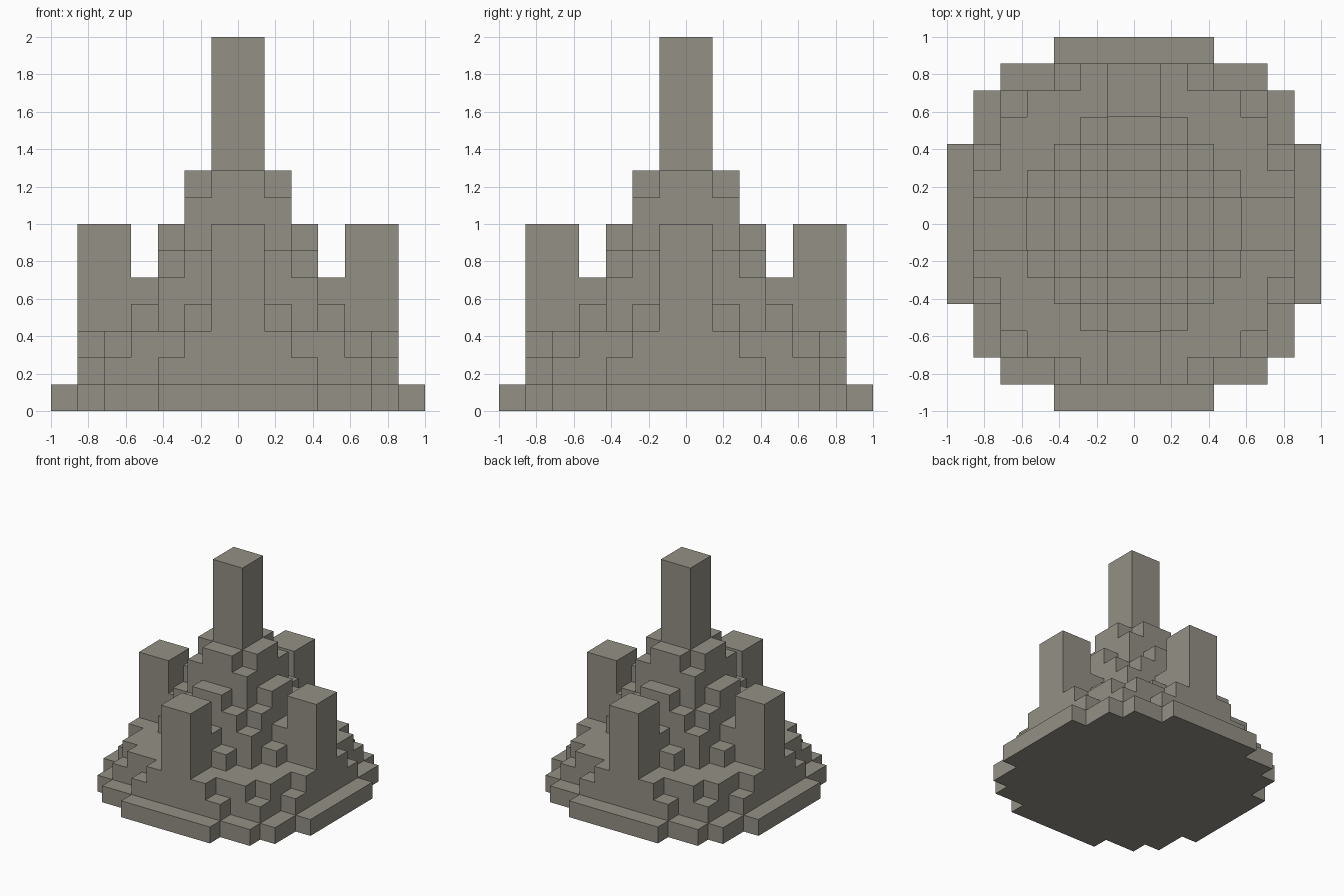
import bpy, bmesh

UNIT = 1 / 7  # edge of one block

cube = bpy.data.objects.get("Cube")
if cube:
    bpy.data.objects.remove(cube, do_unlink=True)

stone = bpy.data.materials.new("grey stone")
stone.use_nodes = True
colour = (0.296, 0.279, 0.238, 1)
stone.diffuse_color = colour
stone.node_tree.nodes["Principled BSDF"].inputs["Base Color"].default_value = colour


def prism(name, outline, bottom, top):
    """Extrude a flat outline, given in blocks, from bottom to top."""
    bm = bmesh.new()
    base = bm.faces.new([bm.verts.new((x * UNIT, y * UNIT, bottom * UNIT)) for x, y in outline])
    result = bmesh.ops.extrude_face_region(bm, geom=[base], use_keep_orig=True)
    lifted = [g for g in result["geom"] if isinstance(g, bmesh.types.BMVert)]
    bmesh.ops.translate(bm, verts=lifted, vec=(0, 0, (top - bottom) * UNIT))
    bmesh.ops.recalc_face_normals(bm, faces=bm.faces)
    mesh = bpy.data.meshes.new(name)
    bm.to_mesh(mesh)
    bm.free()
    mesh.materials.append(stone)
    obj = bpy.data.objects.new(name, mesh)
    bpy.context.collection.objects.link(obj)


def stepped_outline(steps):
    """Turn one quarter of a stepped ring into the whole outline."""
    quarter = []
    for i, (x, y) in enumerate(steps):
        quarter.append((x, y))
        if i + 1 < len(steps):
            quarter.append((x, steps[i + 1][1]))
    outline = []
    for _ in range(4):
        outline += quarter
        quarter = [(y, -x) for x, y in quarter]
    return outline


def square(cx, cy):
    return [(cx - 1, cy - 1), (cx + 1, cy - 1), (cx + 1, cy + 1), (cx - 1, cy + 1)]


# Stepped mound, one tier per block of height
tiers = [
    [(3, 7), (5, 6), (6, 5), (7, 3)],
    [(3, 6), (5, 5), (6, 3)],
    [(2, 6), (4, 5), (5, 4), (6, 2)],
    [(2, 4), (3, 3), (4, 2)],
    [(1, 4), (3, 3), (4, 1)],
    [(2, 3), (3, 2)],
    [(1, 3), (2, 2), (3, 1)],
    [(2, 2)],
    [(1, 2), (2, 1)],
]
for level, steps in enumerate(tiers):
    prism(f"mound_tier_{level + 1}", stepped_outline(steps), level, level + 1)

# Central pillar and the four outer pillars
prism("central_pillar", square(0, 0), len(tiers), 14)
for side, cx, cy in (("front", 0, -5), ("back", 0, 5), ("left", 5, 0), ("right", -5, 0)):
    prism(f"{side}_pillar", square(cx, cy), 3, 7)
